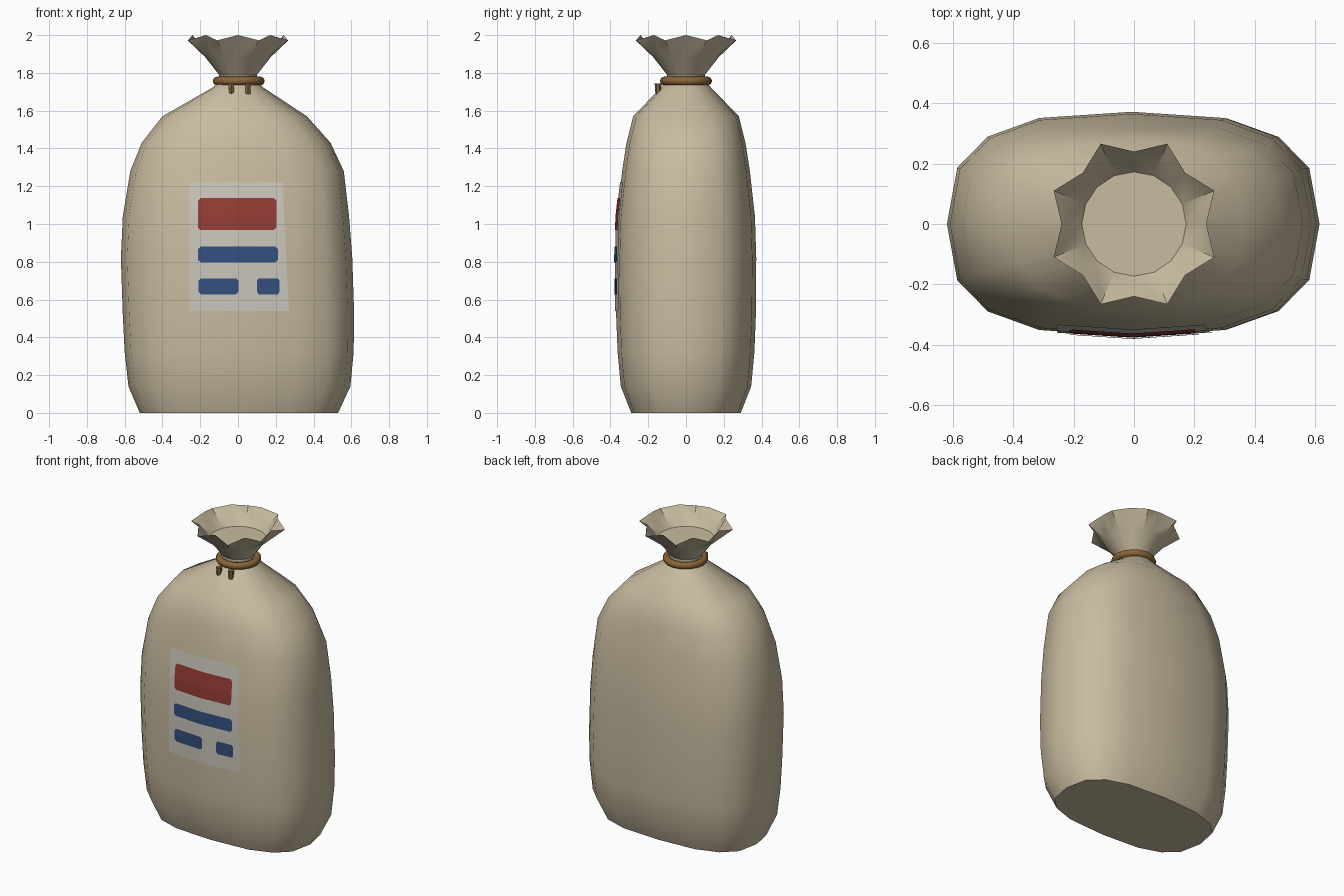
import bpy, bmesh, math
from mathutils import Vector
from mathutils.bvhtree import BVHTree

cube = bpy.data.objects.get("Cube")
if cube:
    bpy.data.objects.remove(cube)


def material(name, rgb):
    m = bpy.data.materials.new(name)
    m.use_nodes = True
    m.diffuse_color = (*rgb, 1)
    m.node_tree.nodes["Principled BSDF"].inputs["Base Color"].default_value = (*rgb, 1)
    return m


burlap = material("burlap", (0.58, 0.50, 0.35))
twine = material("twine", (0.25, 0.13, 0.04))
paper = material("paper", (0.60, 0.57, 0.51))
red = material("red print", (0.30, 0.045, 0.035))
blue = material("blue print", (0.035, 0.08, 0.21))

SIDES = 16


def finish(bm, name, mat, angle=40):
    mesh = bpy.data.meshes.new(name)
    bm.to_mesh(mesh)
    bm.free()
    obj = bpy.data.objects.new(name, mesh)
    bpy.context.collection.objects.link(obj)
    mesh.materials.append(mat)
    bpy.ops.object.select_all(action="DESELECT")
    obj.select_set(True)
    bpy.context.view_layer.objects.active = obj
    bpy.ops.object.shade_smooth_by_angle(angle=math.radians(angle))
    return obj


def loft(bm, rings):
    """Join rings of points, lowest first, into an open tube."""
    loops = [[bm.verts.new(p) for p in ring] for ring in rings]
    for a, b in zip(loops, loops[1:]):
        for i in range(SIDES):
            j = (i + 1) % SIDES
            bm.faces.new((a[i], a[j], b[j], b[i]))
    return loops


def oval(left, right, depth, z, power):
    """Rounded-box cross-section between two x limits."""
    pts = []
    for i in range(SIDES):
        c, s = (f(math.tau * i / SIDES) for f in (math.cos, math.sin))
        x = math.copysign(abs(c) ** power, c) * (right - left) / 2
        y = math.copysign(abs(s) ** power, s) * depth
        pts.append((x + (left + right) / 2, y, z))
    return pts


# Sack body: left x, right x, half depth, height, roundness
bm = bmesh.new()
profile = [(-0.52, 0.53, 0.29, 0, 0.72), (-0.58, 0.595, 0.345, 0.14, 0.72),
           (-0.60, 0.612, 0.362, 0.32, 0.72), (-0.61, 0.615, 0.37, 0.52, 0.72),
           (-0.62, 0.605, 0.372, 0.82, 0.72), (-0.61, 0.588, 0.365, 1.04, 0.72),
           (-0.57, 0.56, 0.338, 1.28, 0.72), (-0.51, 0.49, 0.315, 1.43, 0.74),
           (-0.40, 0.365, 0.28, 1.57, 0.8), (-0.13, 0.13, 0.13, 1.725, 1),
           (-0.10, 0.10, 0.10, 1.76, 1)]
loops = loft(bm, [oval(*p) for p in profile])
bm.faces.new(reversed(loops[0]))
bm.normal_update()
surface = BVHTree.FromBMesh(bm)
finish(bm, "sack_body", burlap)

# Gathered mouth: plain neck ending in a rim of alternating points
bm = bmesh.new()
rings = [oval(-r, r, r, z, 1) for r, z in ((0.10, 1.74), (0.10, 1.79), (0.175, 1.885))]
rim = []
for i in range(SIDES):
    r, z = (0.288, 1.972) if i % 2 else (0.24, 2.0)
    a = math.tau * i / SIDES
    rim.append((r * math.cos(a), r * math.sin(a), z))
loft(bm, rings + [rim])
finish(bm, "gathered_mouth", burlap, 30)

# Disc closing the mouth
bm = bmesh.new()
bm.faces.new([bm.verts.new(p) for p in oval(-0.173, 0.173, 0.173, 1.885, 1)])
finish(bm, "mouth_filling", burlap)

# Twine ring and its two hanging ends
bpy.ops.mesh.primitive_torus_add(major_radius=0.115, minor_radius=0.023, major_segments=16,
                                 minor_segments=8, location=(0.004, 0, 1.757))
ring = bpy.context.object
ring.name = "twine_ring"
ring.data.materials.append(twine)
bpy.ops.object.shade_smooth_by_angle(angle=math.radians(60))
for name, x in (("right_twine_end", -0.035), ("left_twine_end", 0.053)):
    bm = bmesh.new()
    bmesh.ops.create_cone(bm, cap_ends=True, segments=6, radius1=0.014, radius2=0.018, depth=0.055)
    bmesh.ops.translate(bm, verts=bm.verts, vec=(x, -0.148, 1.716))
    finish(bm, name, twine)


def plate(name, mat, left, right, low, high, lift, flare=0, corner=0, cols=14, rows=10):
    """Thin sheet laid on the front of the sack, optionally with cut corners."""
    bm = bmesh.new()
    mid = (low + high) / 2
    us = [0, corner / (right - left)] if corner else [0]
    us += [i / cols for i in range(1, cols)]
    us += [1 - u for u in reversed(us[:2 if corner else 1])]
    us.sort()
    grid = []
    for u in us:
        column = []
        half = (high - low) / 2 - (corner if u in (0, 1) else 0)
        for r in range(rows + 1):
            v = r / rows
            x = left + u * (right - left + flare * (1 - v))
            z = mid + half * (2 * v - 1)
            hit = surface.ray_cast(Vector((x, -2, z)), Vector((0, 1, 0)))[0]
            column.append(bm.verts.new((x, hit.y - lift, z)))
        grid.append(column)
    for a, b in zip(grid, grid[1:]):
        for r in range(rows):
            bm.faces.new((a[r], b[r], b[r + 1], a[r + 1]))
    finish(bm, name, mat)


# Paper label and its printed blocks
plate("paper_label", paper, -0.255, 0.235, 0.54, 1.222, 0.005, flare=0.035)
blocks = [("red_block", red, -0.213, 0.203, 0.968, 1.137),
          ("blue_stripe", blue, -0.213, 0.213, 0.797, 0.88),
          ("right_blue_block", blue, -0.21, 0.003, 0.628, 0.712),
          ("left_blue_block", blue, 0.10, 0.22, 0.628, 0.712)]
for name, mat, *box in blocks:
    plate(name, mat, *box, 0.009, corner=0.014)
